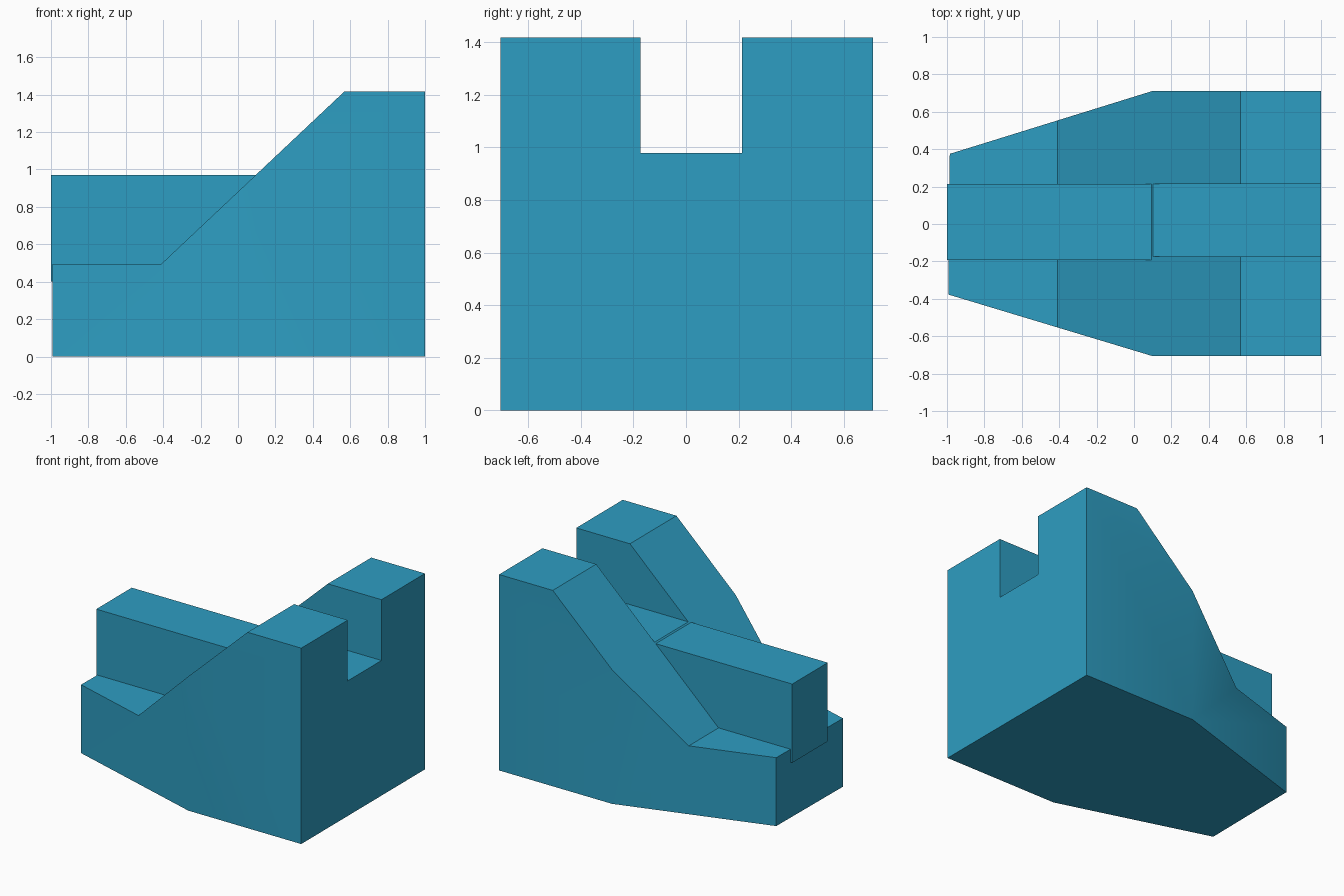
import bpy
import bmesh
import math
from mathutils import Vector

cube = bpy.data.objects.get("Cube")
if cube:
    bpy.data.objects.remove(cube, do_unlink=True)

blue = bpy.data.materials.new("sea blue")
blue.use_nodes = True
color = (0.027, 0.34, 0.54, 1)
blue.diffuse_color = color
blue.node_tree.nodes["Principled BSDF"].inputs["Base Color"].default_value = color


def prism(name, outline, sweep):
    """Extrude a closed outline along a vector."""
    bm = bmesh.new()
    face = bm.faces.new([bm.verts.new(p) for p in outline])
    ext = bmesh.ops.extrude_face_region(bm, geom=[face], use_keep_orig=True)
    moved = [v for v in ext["geom"] if isinstance(v, bmesh.types.BMVert)]
    bmesh.ops.translate(bm, verts=moved, vec=Vector(sweep))
    bmesh.ops.recalc_face_normals(bm, faces=bm.faces)
    mesh = bpy.data.meshes.new(name)
    bm.to_mesh(mesh)
    bm.free()
    mesh.materials.append(blue)
    obj = bpy.data.objects.new(name, mesh)
    bpy.context.collection.objects.link(obj)
    return obj


def box(name, x0, x1, y0, y1, z0, z1):
    base = [(x0, y0, z0), (x1, y0, z0), (x1, y1, z0), (x0, y1, z0)]
    return prism(name, base, (0, 0, z1 - z0))


def carve(obj, cutter):
    """Cut one solid out of another and discard the cutter."""
    cutter.hide_render = True
    mod = obj.modifiers.new("cut", "BOOLEAN")
    mod.operation = "DIFFERENCE"
    mod.solver = "EXACT"
    mod.object = cutter
    bpy.context.view_layer.objects.active = obj
    bpy.ops.object.modifier_apply(modifier=mod.name)
    bpy.data.objects.remove(cutter, do_unlink=True)


# Body: tapered plan, carved to a low step, a ramp and a high block
plan = [(-0.993, -0.377), (0.095, -0.705), (1, -0.705),
        (1, 0.71), (0.095, 0.71), (-0.985, 0.375)]
body = prism("body", [(x, y, 0) for x, y in plan], (0, 0, 1.418))
ramp = [(-2, 0.495), (-0.41, 0.495), (0.57, 1.418), (0.676, 1.518), (-2, 1.518)]
carve(body, prism("ramp_cutter", [(x, -1, z) for x, z in ramp], (0, 2, 0)))
carve(body, box("slot_cutter", 0.0, 1.5, -0.173, 0.213, 0.978, 2))

# Bar: lies along the middle in front of the slot
bar = box("bar", -1, 0.093, -0.193, 0.213, 0.4, 0.97)

# The gentle side bends are smooth, all other edges crisp
for obj in (body, bar):
    bpy.ops.object.select_all(action="DESELECT")
    obj.select_set(True)
    bpy.context.view_layer.objects.active = obj
    bpy.ops.object.shade_smooth_by_angle(angle=math.radians(30))
